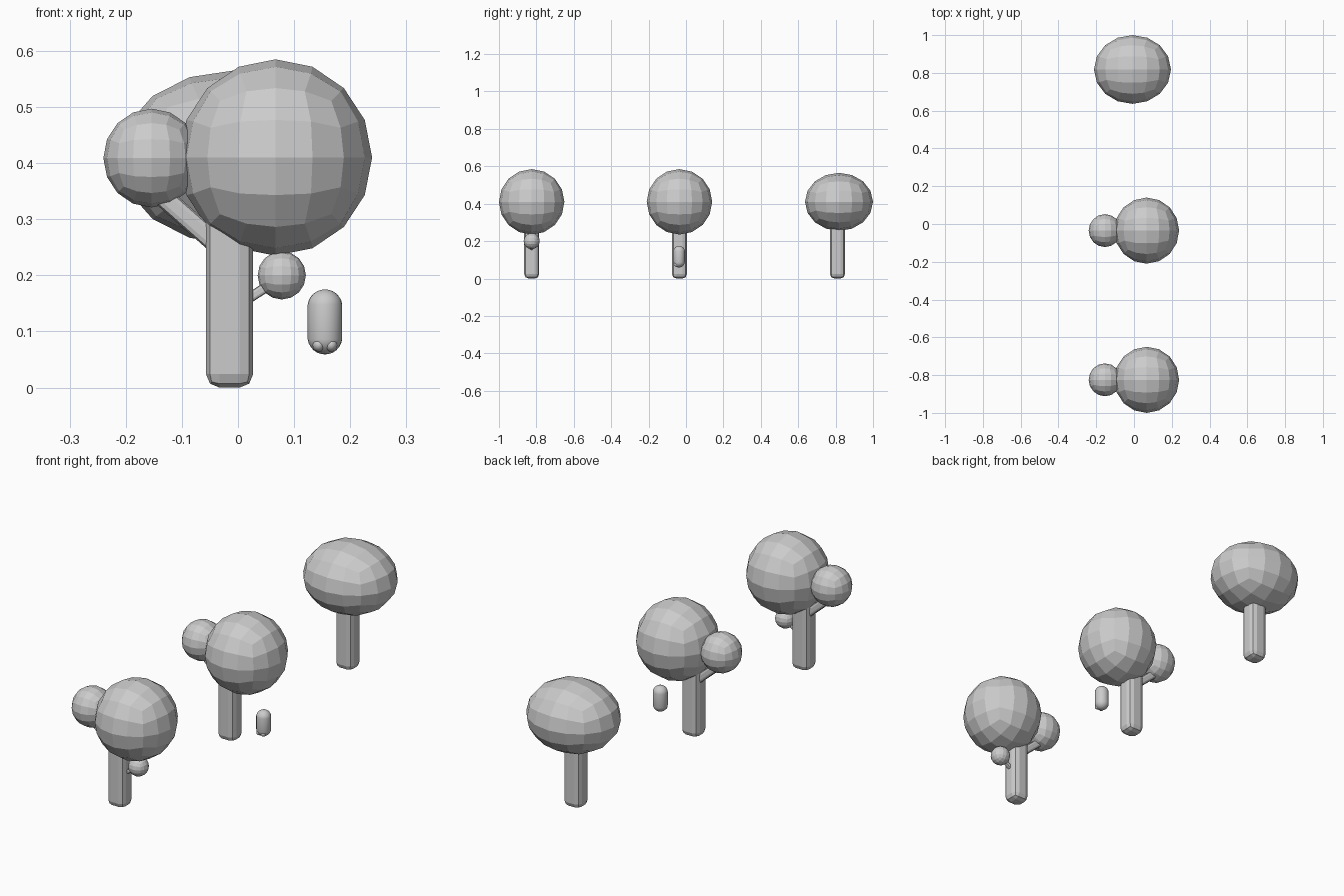
import bpy, bmesh
from mathutils import Vector

if "Cube" in bpy.data.objects:
    bpy.data.objects.remove(bpy.data.objects["Cube"])


def add_mesh(name, bm, smooth=False):
    mesh = bpy.data.meshes.new(name)
    bm.to_mesh(mesh)
    bm.free()
    for p in mesh.polygons:
        p.use_smooth = smooth
    ob = bpy.data.objects.new(name, mesh)
    bpy.context.collection.objects.link(ob)
    return ob


def quad_ball(name, loc, radii):
    # faceted ball made from a cube rounded twice
    bm = bmesh.new()
    bmesh.ops.create_cube(bm, size=2)
    for _ in range(2):
        bmesh.ops.subdivide_edges(bm, edges=bm.edges[:], cuts=1, use_grid_fill=True)
        for v in bm.verts:
            v.co.normalize()
    for v in bm.verts:
        v.co = Vector(loc) + v.co * Vector(radii)
    return add_mesh(name, bm)


def rounded_post(name, start, end, half, bevel):
    # square post with bevelled edges, from start to end
    start, end = Vector(start), Vector(end)
    axis = end - start
    bm = bmesh.new()
    bmesh.ops.create_cube(bm, size=2)
    for v in bm.verts:
        v.co = Vector((v.co.x * half, v.co.y * half, (v.co.z + 1) / 2 * axis.length))
    bmesh.ops.bevel(bm, geom=bm.edges[:], offset=bevel, segments=2,
                    profile=0.5, affect='EDGES')
    ob = add_mesh(name, bm)
    ob.location = start
    ob.rotation_euler = axis.to_track_quat('Z', 'Y').to_euler()
    ob.rotation_euler = (0, ob.rotation_euler.y, 0) if abs(axis.x) < 1e-6 else ob.rotation_euler
    return ob


def smooth_pill(name, loc, radii, stretch=0.0):
    bm = bmesh.new()
    bmesh.ops.create_uvsphere(bm, u_segments=24, v_segments=13, radius=1)
    for v in bm.verts:
        shift = stretch if v.co.z > 0 else -stretch
        v.co = Vector(loc) + v.co * Vector(radii) + Vector((0, 0, shift))
    return add_mesh(name, bm, True)


def trunk(name, y):
    bm = bmesh.new()
    bmesh.ops.create_cube(bm, size=2)
    for v in bm.verts:
        v.co = Vector((-0.015 + v.co.x * 0.042, y + v.co.y * 0.04, 0.18 + v.co.z * 0.18))
    bmesh.ops.bevel(bm, geom=bm.edges[:], offset=0.024, segments=2,
                    profile=0.5, affect='EDGES')
    return add_mesh(name, bm)


# two branching trees
for label, y in (("front", -0.825), ("middle", -0.035)):
    trunk(f"{label}_trunk", y)
    quad_ball(f"{label}_crown", (0.067, y, 0.41), (0.172, 0.175, 0.175))
    quad_ball(f"{label}_side_crown", (-0.154, y, 0.409), (0.086, 0.087, 0.088))
    rounded_post(f"{label}_branch", (-0.02, y, 0.24), (-0.145, y, 0.35), 0.018, 0.01)

# small twig and leaf ball on the front tree
rounded_post("twig", (0.01, -0.825, 0.153), (0.07, -0.825, 0.192), 0.009, 0.005)
quad_ball("twig_ball", (0.078, -0.825, 0.2), (0.043, 0.043, 0.043))

# simple tree with a wide crown
trunk("back_trunk", 0.81)
quad_ball("back_crown", (-0.008, 0.818, 0.41), (0.204, 0.182, 0.155))

# floating pill figure with two small feet
smooth_pill("pill_body", (0.155, -0.037, 0.117), (0.031, 0.031, 0.031), 0.027)
for side in (-1, 1):
    smooth_pill("pill_foot", (0.155 + side * 0.011, -0.052, 0.076), (0.011, 0.014, 0.012))
